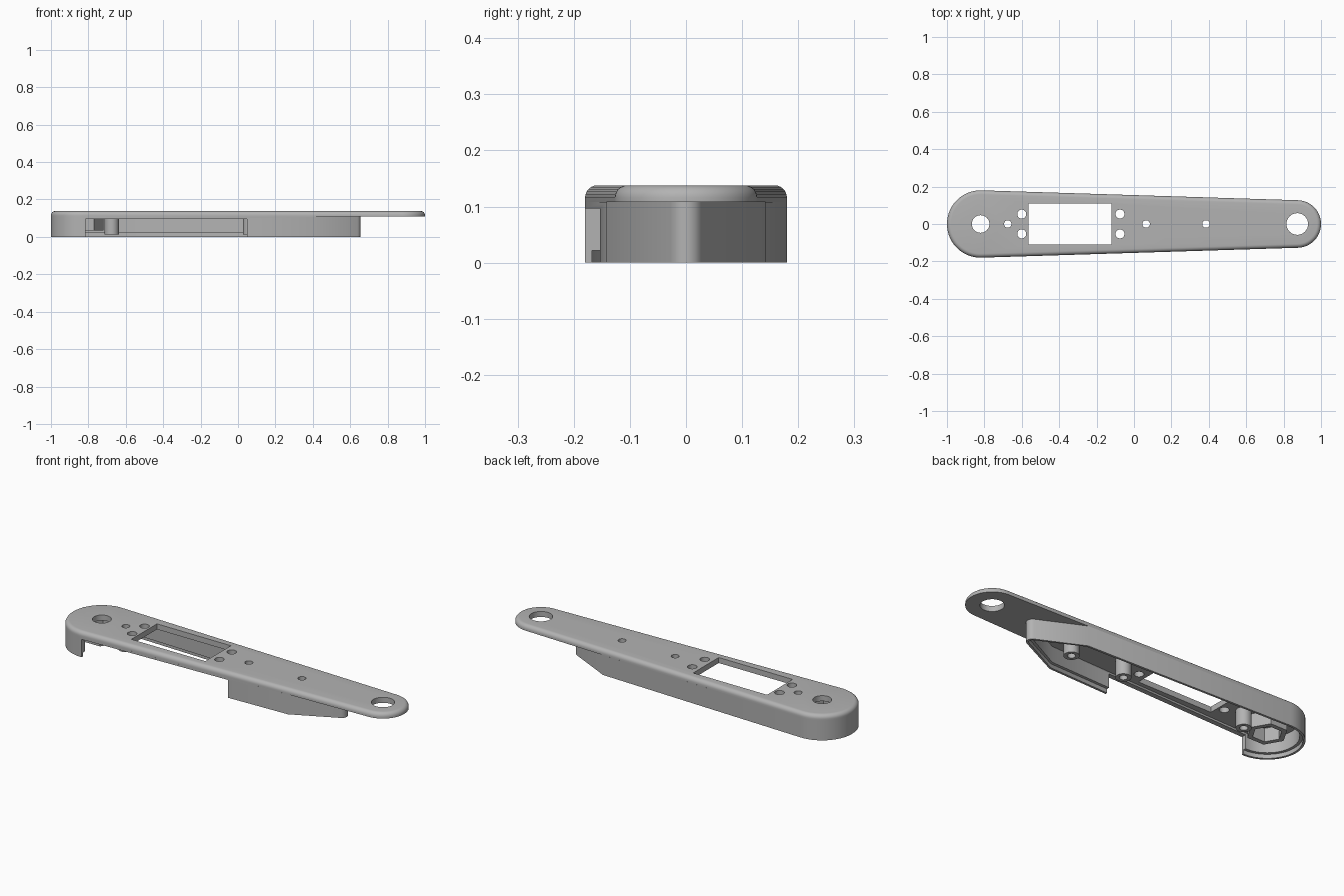
import bpy, bmesh
from math import sin, cos, pi, acos, radians

cube = bpy.data.objects.get("Cube")
if cube:
    bpy.data.objects.remove(cube, do_unlink=True)

gray = bpy.data.materials.new("plain gray")
gray.use_nodes = True
gray.diffuse_color = (0.45, 0.45, 0.45, 1)
gray.node_tree.nodes["Principled BSDF"].inputs["Base Color"].default_value = (0.45, 0.45, 0.45, 1)

BIG_X, BIG_R = -0.82, 0.18       # wide rounded end
SMALL_X, SMALL_R = 0.873, 0.127  # narrow rounded end
TOP, UNDER = 0.138, 0.108        # plate top and underside
TANGENT = acos((BIG_R - SMALL_R) / (SMALL_X - BIG_X))


def arc(cx, cy, r, start, end, n):
    steps = [start + (end - start) * i / n for i in range(n + 1)]
    return [(cx + r * cos(a), cy + r * sin(a)) for a in steps]


def circle(cx, cy, r, n=32):
    return arc(cx, cy, r, 0, 2 * pi, n)[:-1]


def plate_outline(inset):
    return (arc(SMALL_X, 0, SMALL_R - inset, -TANGENT, TANGENT, 32)
            + arc(BIG_X, 0, BIG_R - inset, TANGENT, 2 * pi - TANGENT, 40))


def shell_outline(inset):
    # wide rounded end, straight sides, then a blunt wedge
    turn = radians(64)
    cx, cy = 0.4 + 0.24 * inset, 0.142 - inset
    return (arc(0.625, 0, 0.03 - inset, -turn, turn, 8) + [(cx, cy)]
            + arc(BIG_X, 0, BIG_R - inset, TANGENT, 2 * pi - TANGENT, 40) + [(cx, -cy)])


def make(name, rings, hollow=False):
    """Bridge (outline, z) rings; cap the ends or close them into a tube."""
    bm = bmesh.new()
    loops = [[bm.verts.new((x, y, z)) for x, y in pts] for pts, z in rings]
    pairs = list(zip(loops, loops[1:]))
    if hollow:
        pairs.append((loops[-1], loops[0]))
    else:
        bm.faces.new(loops[0])
        bm.faces.new(loops[-1])
    for a, b in pairs:
        for i in range(len(a)):
            j = (i + 1) % len(a)
            bm.faces.new((a[i], a[j], b[j], b[i]))
    bmesh.ops.recalc_face_normals(bm, faces=bm.faces)
    mesh = bpy.data.meshes.new(name)
    bm.to_mesh(mesh)
    bm.free()
    mesh.materials.append(gray)
    obj = bpy.data.objects.new(name, mesh)
    bpy.context.collection.objects.link(obj)
    return obj


def activate(obj):
    bpy.ops.object.select_all(action='DESELECT')
    obj.select_set(True)
    bpy.context.view_layer.objects.active = obj


def cut(target, outline, low, high):
    cutter = make("cutter", [(outline, low), (outline, high)])
    cutter.hide_render = True
    mod = target.modifiers.new("cut", 'BOOLEAN')
    mod.operation, mod.solver, mod.object = 'DIFFERENCE', 'EXACT', cutter
    activate(target)
    bpy.ops.object.modifier_apply(modifier=mod.name)
    bpy.data.objects.remove(cutter, do_unlink=True)


def box(x0, x1, y0, y1):
    return [(x0, y0), (x1, y0), (x1, y1), (x0, y1)]


def tube(name, outer, inner, low, high):
    return make(name, [(outer, low), (outer, high), (inner, high), (inner, low)], hollow=True)


# Top plate with a rounded upper rim
rim = 0.022
rings = [(plate_outline(0), UNDER)]
for i in range(7):
    a = i / 6 * pi / 2
    rings.append((plate_outline(rim * (1 - cos(a))), TOP - rim + rim * sin(a)))
plate = make("top_plate", rings)

# Window and holes through the plate
posts_x = (-0.675, 0.065, 0.385)
holes = [circle(BIG_X, 0, 0.047), circle(SMALL_X, 0, 0.058)]
holes += [circle(x, 0, 0.02, 24) for x in posts_x]
holes += [circle(x, y, 0.024, 24) for x in (-0.6, -0.075) for y in (-0.053, 0.053)]
holes.append(box(-0.565, -0.12, -0.11, 0.11))
for outline in holes:
    cut(plate, outline, 0.05, 0.2)

# Side wall with a stepped lower lip for a lid, open along the front
wall = make("side_wall", [
    (shell_outline(0), 0), (shell_outline(0), UNDER),
    (shell_outline(0.027), UNDER), (shell_outline(0.027), 0.022),
    (shell_outline(0.012), 0.022), (shell_outline(0.012), 0)], hollow=True)
cut(wall, box(-0.815, 0.047, -0.3, -0.08), -0.1, 0.097)

# Screw posts under the plate
parts = [plate, wall]
for label, x in zip(("rear", "middle", "wedge"), posts_x):
    parts.append(tube(label + "_screw_post", circle(x, 0, 0.038), circle(x, 0, 0.02),
                      0.014, UNDER))

# Hexagonal nut holder around the wide-end hole
parts.append(tube("nut_holder", circle(BIG_X, 0, 0.1, 6), circle(BIG_X, 0, 0.073, 6),
                  0.035, UNDER))

for part in parts:
    activate(part)
    bpy.ops.object.shade_smooth_by_angle(angle=radians(30))
